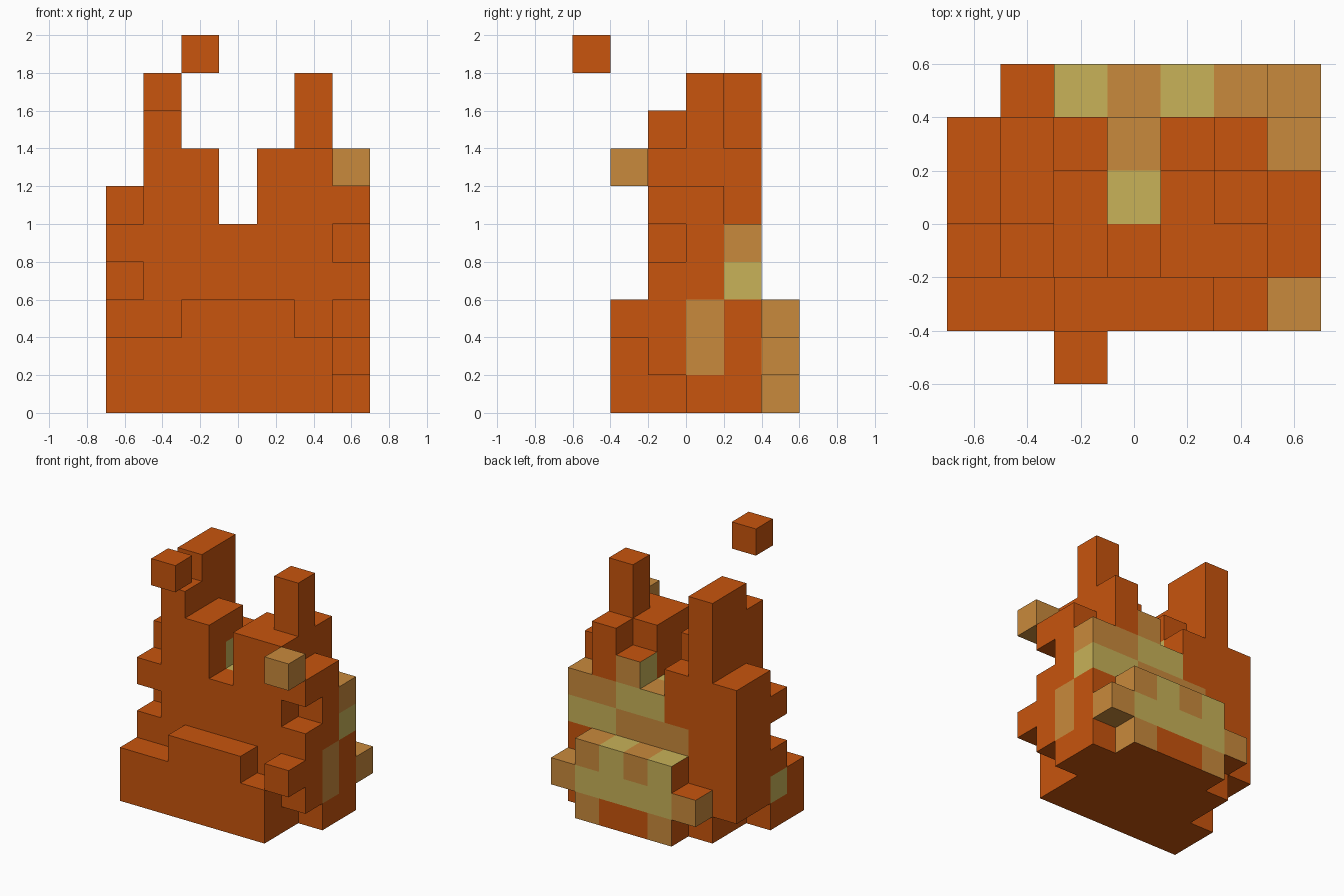
import bpy, bmesh
from mathutils import Vector

if "Cube" in bpy.data.objects:
    bpy.data.objects.remove(bpy.data.objects["Cube"])

S = 0.2  # edge of one cube

# Flat colours
COLOURS = {"O": ("flame_orange", (0.578, 0.089, 0.004, 1)),
           "T": ("ember_tan", (0.584, 0.254, 0.045, 1)),
           "Y": ("glow_yellow", (0.578, 0.445, 0.098, 1))}
KEYS = list(COLOURS)
MATS = []
for name, rgba in COLOURS.values():
    m = bpy.data.materials.new(name)
    m.diffuse_color = rgba
    m.use_nodes = True
    m.node_tree.nodes["Principled BSDF"].inputs["Base Color"].default_value = m.diffuse_color
    MATS.append(m)

# Each part is a few blocks of cubes: x, y and z ranges, inclusive
PARTS = {
    "body": [(1, 5, 2, 4, 0, 4)],
    "front_ledge": [(0, 5, 1, 1, 0, 1), (2, 4, 1, 1, 2, 2), (6, 6, 1, 1, 2, 2)],
    "left_side": [(0, 0, 2, 2, 0, 2), (0, 0, 2, 2, 4, 4), (0, 0, 3, 4, 1, 5)],
    "right_side": [(6, 6, 3, 4, 0, 4), (6, 6, 2, 3, 5, 5), (6, 6, 2, 2, 1, 3)],
    "back_ledge": [(2, 5, 5, 5, 0, 2), (1, 1, 5, 5, 1, 1), (6, 6, 5, 5, 1, 1)],
    "left_flame": [(1, 1, 2, 2, 5, 7), (1, 1, 3, 4, 5, 8),
                   (2, 2, 2, 3, 5, 6), (2, 2, 4, 4, 5, 5)],
    "right_flame": [(4, 5, 2, 3, 5, 6), (5, 5, 3, 3, 7, 8),
                    (5, 5, 4, 4, 5, 6), (4, 4, 4, 4, 5, 5)],
    "high_spark": [(2, 2, 0, 0, 9, 9)],
    "side_spark": [(6, 6, 1, 1, 6, 6)],
}

# Glow patterns: back by height row, top by depth row, one letter per x column
BACK = {0: "OOTOOTO", 1: "OTYYYYT", 2: "OOYTYTO",
        3: "OOTTTYY", 4: "OOOYYTT", 5: "OOOOTOO"}
BACK[1] = "OTYYYYT"
TOP = {3: "OOOYOOO", 4: "OOOTOOT", 5: "OOYTYTT"}
TAN_CUBES = {(6, 1, 6), (6, 5, 1)}
RIGHT = {(6, 3, 1): "T", (6, 3, 2): "T", (6, 4, 3): "Y", (6, 4, 4): "T", (2, 3, 5): "Y"}
LEFT = {(0, 2, 1): "Y", (1, 5, 1): "T", (4, 4, 5): "Y"}


def cells(blocks):
    return {(i, j, k) for a, b, c, d, e, f in blocks
            for i in range(a, b + 1) for j in range(c, d + 1) for k in range(e, f + 1)}


def colour(cell, n):
    i, j, k = cell
    if cell in TAN_CUBES:
        return "T"
    if n == (0, 1, 0) and j >= 4 and k in BACK:
        return BACK[k][i]
    if n == (0, 0, 1) and j in TOP:
        return TOP[j][i]
    if n == (1, 0, 0):
        return "T" if j == 5 else RIGHT.get(cell, "O")
    if n == (-1, 0, 0):
        return LEFT.get(cell, "O")
    return "O"


FILLED = set().union(*(cells(b) for b in PARTS.values()))
DIRS = [(1, 0, 0), (-1, 0, 0), (0, 1, 0), (0, -1, 0), (0, 0, 1), (0, 0, -1)]


def build(name, blocks):
    """Outer skin of one part, leaving out faces hidden by a neighbour."""
    bm = bmesh.new()
    for cell in sorted(cells(blocks)):
        centre = Vector(((cell[0] - 3) * S, (cell[1] - 2.5) * S, (cell[2] + 0.5) * S))
        for n in DIRS:
            if tuple(c + d for c, d in zip(cell, n)) in FILLED:
                continue
            nv = Vector(n)
            u = Vector((n[1], n[2], n[0]))
            v = nv.cross(u)
            corners = [nv + u + v, nv - u + v, nv - u - v, nv + u - v]
            face = bm.faces.new([bm.verts.new(centre + c * S / 2) for c in corners])
            face.material_index = KEYS.index(colour(cell, n))
    bmesh.ops.remove_doubles(bm, verts=bm.verts, dist=0.001)
    me = bpy.data.meshes.new(name)
    bm.to_mesh(me)
    bm.free()
    for m in MATS:
        me.materials.append(m)
    bpy.context.collection.objects.link(bpy.data.objects.new(name, me))


for part, blocks in PARTS.items():
    build(part, blocks)
